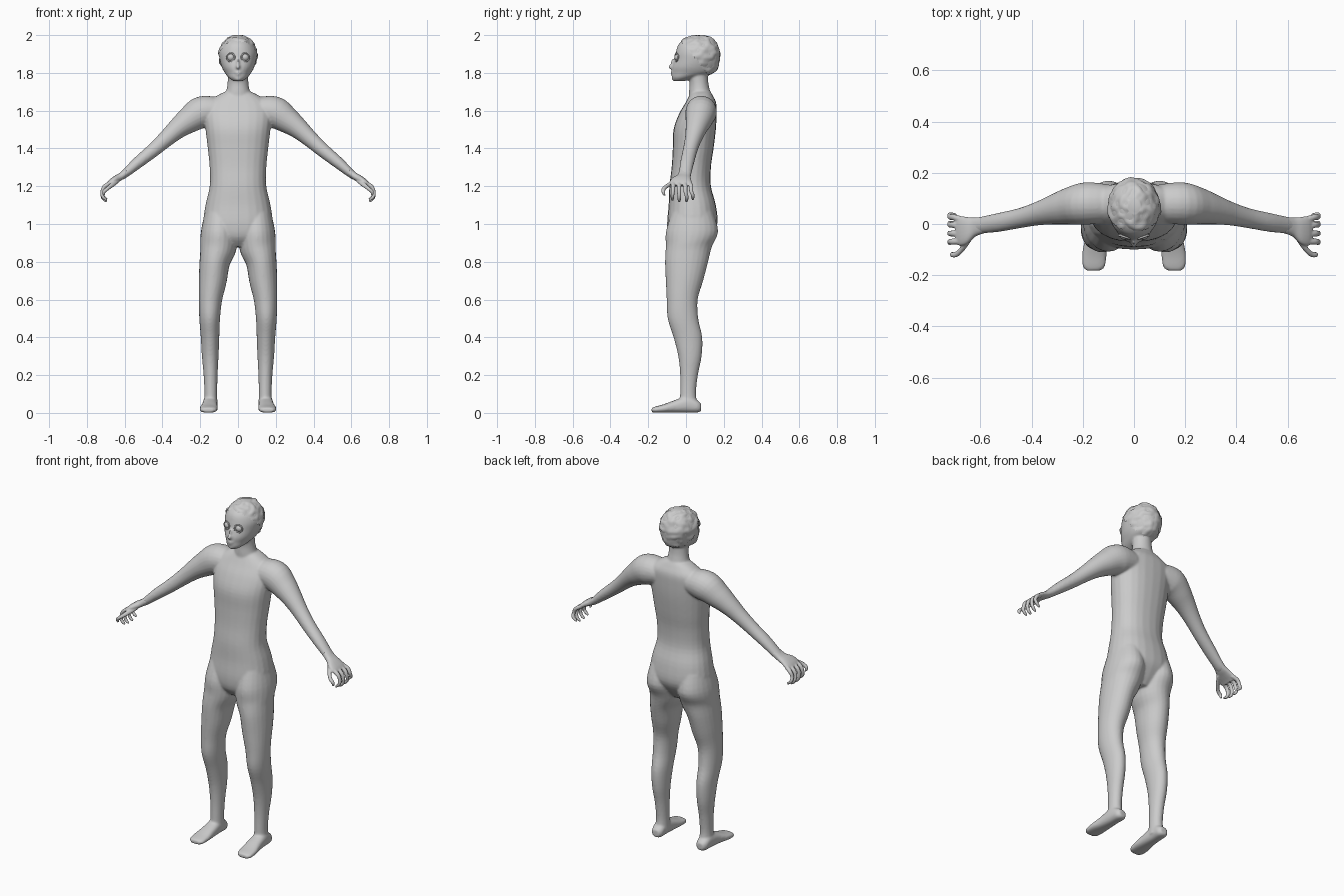
import bpy, bmesh, math
from mathutils import Vector, Matrix, noise

Y, Z = Vector((0, 1, 0)), Vector((0, 0, 1))


def spline(rows, n):
    """Catmull-Rom through rows of numbers."""
    rows = [Vector(r) for r in rows]
    out = []
    for i in range(len(rows) - 1):
        p0, p1 = rows[max(i - 1, 0)], rows[i]
        p2, p3 = rows[i + 1], rows[min(i + 2, len(rows) - 1)]
        for k in range(n):
            t = k / n
            out.append(0.5 * (2 * p1 + (p2 - p0) * t + (2 * p0 - 5 * p1 + 4 * p2 - p3) * t * t
                              + (3 * p1 - p0 - 3 * p2 + p3) * t ** 3))
    return out + [rows[-1]]


def loft(bm, rows, s=1, v=Y, n=4, segs=24, p=2.0):
    """Closed tube through rings (x, y, z, radius across, radius along v)."""
    rows = spline([(r[0] * s,) + tuple(r[1:]) for r in rows], n)
    cs = [Vector(r[:3]) for r in rows]
    rings = []
    for i, r in enumerate(rows):
        t = cs[min(i + 1, len(cs) - 1)] - cs[max(i - 1, 0)]
        u = v.cross(t).normalized()
        ring = []
        for k in range(segs):
            a = 2 * math.pi * k / segs
            c, d = math.cos(a), math.sin(a)
            c = math.copysign(abs(c) ** (2 / p), c)
            d = math.copysign(abs(d) ** (2 / p), d)
            ring.append(bm.verts.new(cs[i] + u * c * max(r[3], .003) + v * d * max(r[4], .003)))
        rings.append(ring)
    for a, b in zip(rings, rings[1:]):
        for k in range(segs):
            j = (k + 1) % segs
            bm.faces.new((a[k], a[j], b[j], b[k]))
    bm.faces.new(rings[0][::-1])
    bm.faces.new(rings[-1])


def ball(bm, loc, size):
    m = Matrix.Translation(loc) @ Matrix.Diagonal((*size, 1))
    bmesh.ops.create_uvsphere(bm, u_segments=20, v_segments=12, radius=1, matrix=m)


def finish(bm, name, voxel=0, smooth=0):
    bmesh.ops.recalc_face_normals(bm, faces=bm.faces)
    me = bpy.data.meshes.new(name)
    bm.to_mesh(me)
    bm.free()
    for f in me.polygons:
        f.use_smooth = True
    ob = bpy.data.objects.new(name, me)
    bpy.context.collection.objects.link(ob)
    if voxel:
        m = ob.modifiers.new("blend", 'REMESH')
        m.mode, m.voxel_size, m.use_smooth_shade = 'VOXEL', voxel, True
        m = ob.modifiers.new("soften", 'SMOOTH')
        m.factor, m.iterations = 0.5, smooth
    return ob


# Torso and neck
body = bmesh.new()
loft(body, [(0, .02, .88, .06, .07), (0, .02, .93, .14, .11), (0, .033, 1.0, .182, .133),
            (0, .033, 1.1, .172, .125), (0, .022, 1.2, .15, .11), (0, .028, 1.3, .15, .104),
            (0, .038, 1.4, .16, .108), (0, .046, 1.5, .172, .112), (0, .062, 1.58, .18, .1),
            (0, .078, 1.64, .165, .082), (0, .08, 1.68, .11, .062), (0, .08, 1.70, .07, .05)], p=2.3)
loft(body, [(0, .075, 1.64, .09, .06), (0, .072, 1.70, .064, .056), (0, .068, 1.75, .055, .05),
            (0, .06, 1.82, .055, .055)])

for s in (-1, 1):
    # Leg
    loft(body, [(.095, .035, 1.06, .08, .11), (.1, .032, .96, .096, .138), (.104, .015, .88, .097, .122),
                (.123, .003, .8, .081, .114), (.134, -.008, .7, .074, .099), (.146, -.02, .6, .062, .082),
                (.15, -.016, .5, .055, .081), (.148, .01, .4, .049, .076), (.147, .021, .3, .044, .062),
                (.145, .016, .2, .037, .047), (.144, .011, .1, .034, .042), (.145, .015, .03, .038, .05)], s)
    # Foot
    loft(body, [(.145, .08, .03, .02, .02), (.146, .06, .034, .034, .032), (.148, .01, .045, .038, .044),
                (.15, -.06, .034, .042, .033), (.155, -.12, .023, .048, .022), (.157, -.165, .017, .044, .016),
                (.157, -.182, .015, .028, .011)], s, v=Z, p=2.4)
    # Arm
    loft(body, [(.1, .08, 1.6, .07, .075), (.19, .08, 1.592, .085, .083), (.26, .07, 1.55, .07, .072),
                (.32, .056, 1.505, .055, .058), (.38, .04, 1.452, .044, .046), (.45, .022, 1.39, .037, .039),
                (.53, .006, 1.325, .031, .037), (.6, -.005, 1.265, .022, .033), (.625, -.01, 1.248, .018, .034)], s)

# Head with nose and lips
head = [(0, -.035, 1.757, .025, .028), (0, -.008, 1.775, .05, .066), (0, .036, 1.8, .07, .11),
        (0, .047, 1.83, .086, .121), (0, .058, 1.87, .097, .12), (0, .062, 1.91, .1, .116),
        (0, .062, 1.95, .084, .102), (0, .068, 1.98, .058, .074), (0, .07, 1.997, .025, .03)]
loft(body, head, segs=32)
ball(body, (0, -.074, 1.832), (.012, .02, .014))
ball(body, (0, -.068, 1.85), (.008, .013, .026))
ball(body, (0, -.07, 1.803), (.02, .012, .006))
ball(body, (0, -.068, 1.791), (.015, .012, .006))
ball(body, (0, -.056, 1.77), (.022, .02, .014))
finish(body, "body", .006, 6)

# Lumpy short hair: the back and top of the head shape, pushed out by noise
hair = bmesh.new()
loft(hair, head, n=6, segs=56)
for v in hair.verts:
    q = v.co - Vector((0, .06, 1.88))
    v.co += q.normalized() * (.002 + .008 * noise.noise(v.co * 38))
bare = [v for v in hair.verts if v.co.y + .8 * (v.co.z - 1.9) < .02]
bmesh.ops.delete(hair, geom=bare, context='VERTS')
finish(hair, "hair")

for s in (-1, 1):
    # Hand: palm, four curled fingers and thumb
    hand = bmesh.new()
    loft(hand, [(.585, -.003, 1.278, .02, .033), (.62, -.012, 1.252, .019, .037), (.65, -.025, 1.236, .018, .052),
                (.675, -.027, 1.22, .015, .058), (.692, -.025, 1.205, .011, .055)], s, p=2.4)
    for y0, y1, drop in ((.018, .036, .012), (-.01, .003, 0), (-.038, -.036, 0), (-.066, -.072, .008)):
        ym = (y0 + y1) / 2
        loft(hand, [(.675, y0, 1.218, .012, .013), (.706, ym, 1.199, .011, .012), (.718, ym, 1.175, .01, .011),
                    (.719, y1, 1.147 + drop / 2, .009, .01), (.708, y1, 1.128 + drop, .008, .009),
                    (.694, y1, 1.119 + drop, .006, .006)], s, segs=12)
    loft(hand, [(.635, -.045, 1.235, .014, .014), (.665, -.09, 1.208, .013, .014), (.69, -.116, 1.188, .01, .012),
                (.71, -.12, 1.17, .009, .01), (.708, -.115, 1.152, .006, .007)], s, segs=12)
    finish(hand, "hand", .004, 2)

    # Eye and its round lid rim
    eye = bmesh.new()
    ball(eye, (.037 * s, -.04, 1.882), (.021, .021, .021))
    finish(eye, "eye")
    bpy.ops.mesh.primitive_torus_add(major_radius=.022, minor_radius=.004, major_segments=28, minor_segments=8,
                                     location=(.038 * s, -.051, 1.882),
                                     rotation=(math.radians(88), 0, math.radians(18 * s)))
    rim = bpy.context.object
    rim.name = "eyelid_rim"
    bpy.ops.object.shade_smooth()
